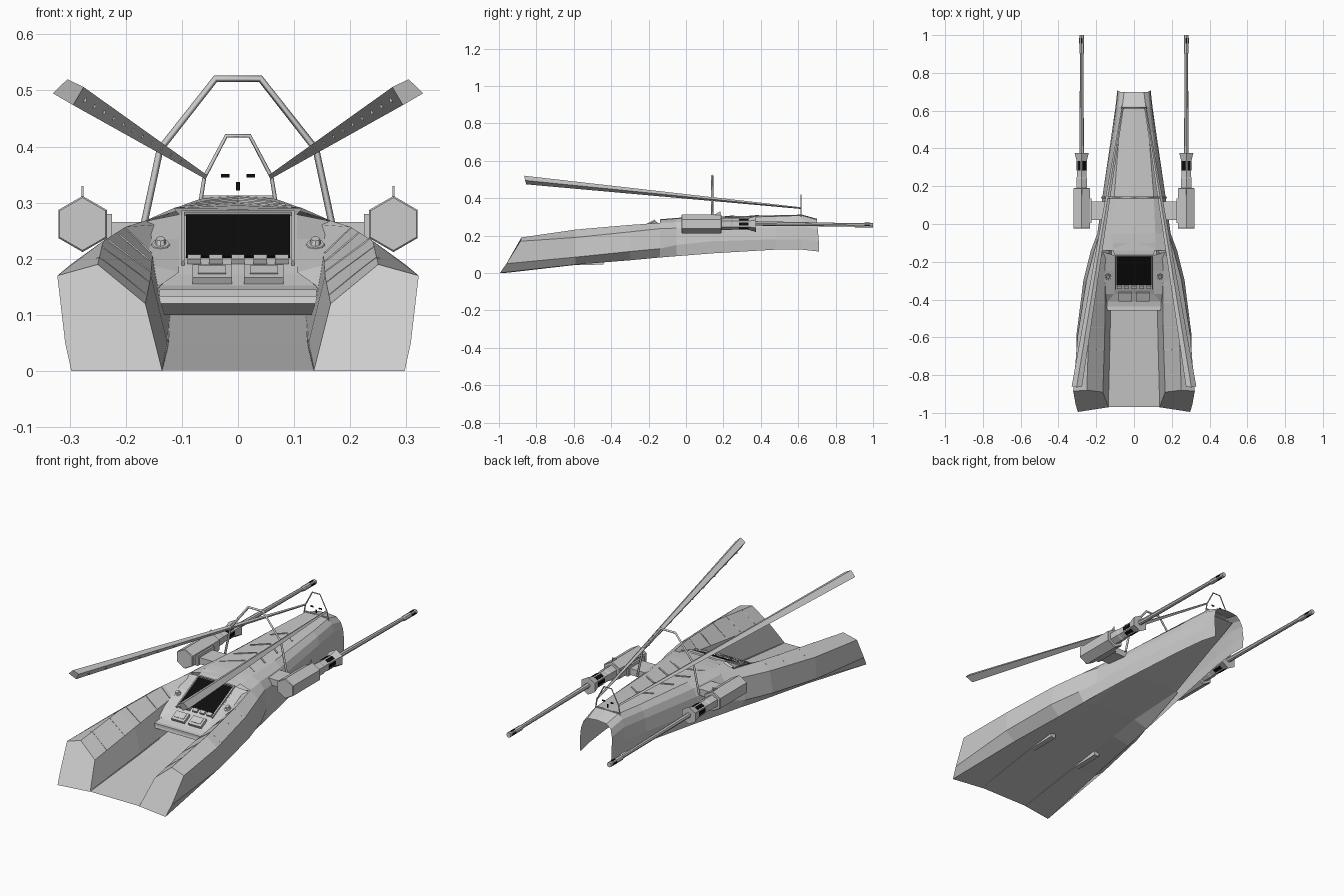
import bpy, bmesh, math
from mathutils import Vector, Matrix

if "Cube" in bpy.data.objects:
    bpy.data.objects.remove(bpy.data.objects["Cube"])

dark = bpy.data.materials.new("black_glass")
dark.diffuse_color = (0.004, 0.004, 0.004, 1)
dark.use_nodes = True
dark.node_tree.nodes["Principled BSDF"].inputs["Base Color"].default_value = dark.diffuse_color


def make(name, bm, mirror=False, mat=None):
    bmesh.ops.recalc_face_normals(bm, faces=bm.faces)
    me = bpy.data.meshes.new(name)
    bm.to_mesh(me)
    bm.free()
    ob = bpy.data.objects.new(name, me)
    bpy.context.collection.objects.link(ob)
    if mat:
        me.materials.append(mat)
    if mirror:
        m = ob.modifiers.new("mirror", 'MIRROR')
        m.merge_threshold = 0.0005
    return ob


def loft(name, sections, closed=True, cap0=True, cap1=True, mirror=False, mat=None):
    bm = bmesh.new()
    rows = [[bm.verts.new(p) for p in s] for s in sections]
    n = len(rows[0])
    for a, b in zip(rows, rows[1:]):
        for i in range(n if closed else n - 1):
            j = (i + 1) % n
            bm.faces.new((a[i], a[j], b[j], b[i]))
    if closed and cap0:
        bm.faces.new(rows[0])
    if closed and cap1:
        bm.faces.new(rows[-1])
    return make(name, bm, mirror, mat)


def sheet(name, pts):
    return loft(name, [[(-x, y, z), (x, y, z)] for x, y, z in pts], closed=False)


def box(name, c, size, rx=0, ry=0, mirror=False, mat=None):
    bm = bmesh.new()
    rot = Matrix.Rotation(ry, 4, 'Y') @ Matrix.Rotation(rx, 4, 'X')
    bmesh.ops.create_cube(bm, size=1, matrix=Matrix.Translation(c) @ rot @ Matrix.Diagonal((*size, 1)))
    return make(name, bm, mirror, mat)


def at(y, pts):
    return [(x, y, z) for x, z in pts]


def tube(name, pts, r):
    cu = bpy.data.curves.new(name, 'CURVE')
    cu.dimensions = '3D'
    cu.bevel_depth, cu.bevel_resolution, cu.use_fill_caps = r, 0, True
    sp = cu.splines.new('POLY')
    sp.points.add(len(pts) - 1)
    for p, co in zip(sp.points, pts):
        p.co = (*co, 1)
    ob = bpy.data.objects.new(name, cu)
    bpy.context.collection.objects.link(ob)
    return ob


# Nose hull: open shell, half section mirrored
loft("nose_hull", [
    at(-.14, [(.197, .083), (.228, .13), (.21, .237), (.165, .268), (.112, .284), (0, .287)]),
    at(-.05, [(.186, .09), (.194, .15), (.182, .24), (.155, .272), (.113, .291), (0, .295)]),
    at(.14, [(.16, .105), (.168, .17), (.156, .235), (.138, .27), (.105, .293), (0, .302)]),
    at(.48, [(.112, .125), (.118, .18), (.112, .245), (.1, .28), (.078, .303), (0, .309)]),
    at(.62, [(.095, .125), (.098, .18), (.094, .25), (.083, .285), (.062, .308), (0, .312)]),
    [(.085, .71, .115), (.088, .71, .17), (.085, .705, .23), (.075, .7, .265),
     (.052, .7, .285), (0, .7, .29)],
], closed=False, mirror=True)

# Side arms around the cockpit, flaring out above a straight bottom edge
arm = [
    [(.297, -.995, 0), (.308, -.96, .05), (.322, -.885, .17), (.25, -.88, .19),
     (.165, -.89, .12), (.135, -.97, 0)],
    at(-.59, [(.252, .045), (.305, .085), (.298, .19), (.24, .232), (.155, .17), (.125, .047)]),
    at(-.3, [(.217, .068), (.268, .115), (.252, .22), (.2, .257), (.152, .21), (.123, .085)]),
    at(-.14, [(.197, .083), (.228, .13), (.21, .237), (.165, .268), (.13, .262), (.12, .105)]),
]
loft("side_arm", arm, cap1=False, mirror=True)
# Panel seams on the arm tops
for i, (k, t) in enumerate(((0, .3), (0, .75), (1, .15), (1, .6), (1, .95))):
    line = [Vector(arm[k][j]).lerp(Vector(arm[k + 1][j]), t) for j in (2, 3, 4)]
    loft(f"arm_seam_{i}", [[p + Vector((-h, d, h)) for d, h in
                            ((-.002, -.001), (-.002, .001), (.002, .001), (.002, -.001))]
                           for p in line], mirror=True)

# Cockpit floor running on under the console, nose belly and keel runners
sheet("cockpit_floor", [(.136, -.97, .001), (.125, -.59, .047), (.123, -.3, .085), (.12, -.14, .105)])
sheet("nose_belly", [(.12, -.14, .105), (.15, .14, .15), (.07, .65, .27)])
loft("belly_corner", [[(.197, -.14, .083), (.12, -.14, .105)], [(.155, .14, .14), (.15, .14, .15)]],
     closed=False, mirror=True)
loft("keel_runner", [at(-.95, [(.134, .002), (.138, .002), (.138, .006), (.134, .006)]),
                     at(-.6, [(.124, .042), (.15, .042), (.15, .05), (.124, .05)]),
                     at(-.44, [(.122, .045), (.15, .045), (.15, .07), (.122, .07)])], mirror=True)

# Console body with sloped face and lip
sheet("console", [(.115, -.1, .29), (.105, -.165, .279), (.105, -.34, .19), (.115, -.37, .172),
                  (.138, -.41, .152), (.146, -.45, .142), (.146, -.455, .12), (.136, -.42, .1), (.13, -.2, .1)])
loft("console_wing", [
    [(.105, -.165, .279), (.105, -.25, .235), (.105, -.37, .176), (.138, -.41, .153), (.146, -.45, .142)],
    [(.16, -.15, .268), (.168, -.25, .235), (.16, -.37, .19), (.158, -.41, .165), (.15, -.45, .142)],
], closed=False, mirror=True)
box("lip_trim", (0, -.447, .139), (.28, .02, .012))

tilt = math.atan2(.09, .18)


def on_slope(y, lift=.004):
    return .28 + (y + .16) * .5 + lift


# Screen, frame, buttons, pads and knobs
box("screen", (0, -.248, on_slope(-.248)), (.186, .165, .004), rx=tilt, mat=dark)
box("screen_side", (.098, -.255, on_slope(-.255)), (.006, .2, .01), rx=tilt, mirror=True)
box("screen_top", (0, -.167, on_slope(-.167)), (.2, .006, .01), rx=tilt)
for i, x in enumerate((-.078, -.04, 0, .04, .078)):
    box(f"button_{i}", (x, -.333, on_slope(-.333, .004)), (.024, .018, .014), rx=tilt)
box("pad_base", (.046, -.385, .172), (.07, .05, .014), rx=tilt, mirror=True)
box("pad_key", (.046, -.385, .179), (.05, .03, .006), rx=tilt, mirror=True)
for nm, r, z0, z1 in (("knob_base", .021, .218, .227), ("knob", .011, .225, .236)):
    loft(nm, [[(.138 + k * r * math.cos(a), -.28 + k * r * math.sin(a), z + .5 * k * r * math.sin(a))
               for a in [i * math.pi / 4 for i in range(8)]]
              for z, k in ((z0 - .005, 1), (z1, .75))], mirror=True)

# Deck chevrons
bar = ((0, -.004), (0, .003), (.008, .003), (.008, -.004))
for i, (y, w, d, z) in enumerate(((.36, .06, .045, .308), (.225, .075, .05, .305),
                                  (.115, .085, .055, .302), (.02, .095, .06, .299))):
    loft(f"chevron_{i}", [[(0, y + d / 2 + o, z + h) for o, h in bar],
                          [(w, y - d / 2 + o, z - .007 + h) for o, h in bar]], mirror=True)
box("rear_deck_seam", (0, .62, .311), (.13, .008, .004))

# Sight hoops
tube("large_hoop", [(x, .14, z) for x, z in ((-.17, .25), (-.139, .395), (-.04, .521),
                                             (.04, .521), (.139, .395), (.17, .25))], .0062)
tube("small_hoop", [(x, .615, z) for x, z in ((-.068, .295), (-.06, .345), (-.021, .419),
                                              (.021, .419), (.06, .345), (.068, .295))], .0035)
# Reticle marks
box("reticle_side", (.023, .615, .348), (.015, .004, .006), mirror=True, mat=dark)
box("reticle_low", (0, .615, .329), (.007, .004, .015), mat=dark)

# Long tapered struts
f, b = Vector((.302, -.86, .497)), Vector((.06, .615, .347))
offs = [Vector(o) for o in ((.028, 0, -.002), (.002, -.005, .023), (-.027, 0, .009), (-.008, .006, -.023))]
loft("strut", [[f + o for o in offs], [b + o * .2 for o in offs]], mirror=True)
for i in range(11):
    t = .05 + i * .075
    c = f.lerp(b, t) + (offs[2] + offs[3]) / 2 * (1 - .8 * t)
    s = .007 * (1 - .6 * t)
    box(f"strut_stud_{i}", c, (s, s * 1.6, s), mirror=True)


# Guns: ringed profiles along y
def ring(y, r, n=6, z=.262):
    return [(.277 + r * math.cos(a), y, z + r * math.sin(a))
            for a in [math.pi / 2 + k * 2 * math.pi / n for k in range(n)]]


def gun(name, prof, n=6, z=.262, mat=None):
    loft(name, [ring(y, r, n, z) for y, r in prof], mirror=True, mat=mat)


gun("gun_body", [(-.025, .047), (-.022, .05), (.187, .05), (.19, .047)])
gun("gun_neck", [(.19, .033), (.24, .033), (.25, .03), (.33, .03), (.375, .043), (.375, .02)])
for k in range(6):
    a = k * math.pi / 3
    box(f"gun_vent_{k}", (.277 + .026 * math.cos(a), .308, .262 + .026 * math.sin(a)),
        (.005, .05, .018), ry=-a, mirror=True, mat=dark)
loft("gun_barrel", [ring(.37, .012, 8, .265), ring(.93, .009, 8, .257)], mirror=True)
gun("muzzle", [(.9, .009), (.905, .0125), (1.0, .0125)], 8, .256)
box("muzzle_slot", (.277, .97, .256), (.026, .03, .008), mirror=True, mat=dark)
box("muzzle_slot_top", (.277, .97, .256), (.008, .03, .026), mirror=True, mat=dark)
loft("gun_fin", [[(.277 + s, y, z) for y, z in ((.14, .305), (.185, .305), (.183, .33))]
                 for s in (-.002, .002)], mirror=True)
# Pylons joining guns to hull
box("pylon", (.19, .07, .25), (.11, .1, .032), mirror=True)
box("pylon_collar", (.232, .07, .255), (.014, .13, .05), mirror=True)
